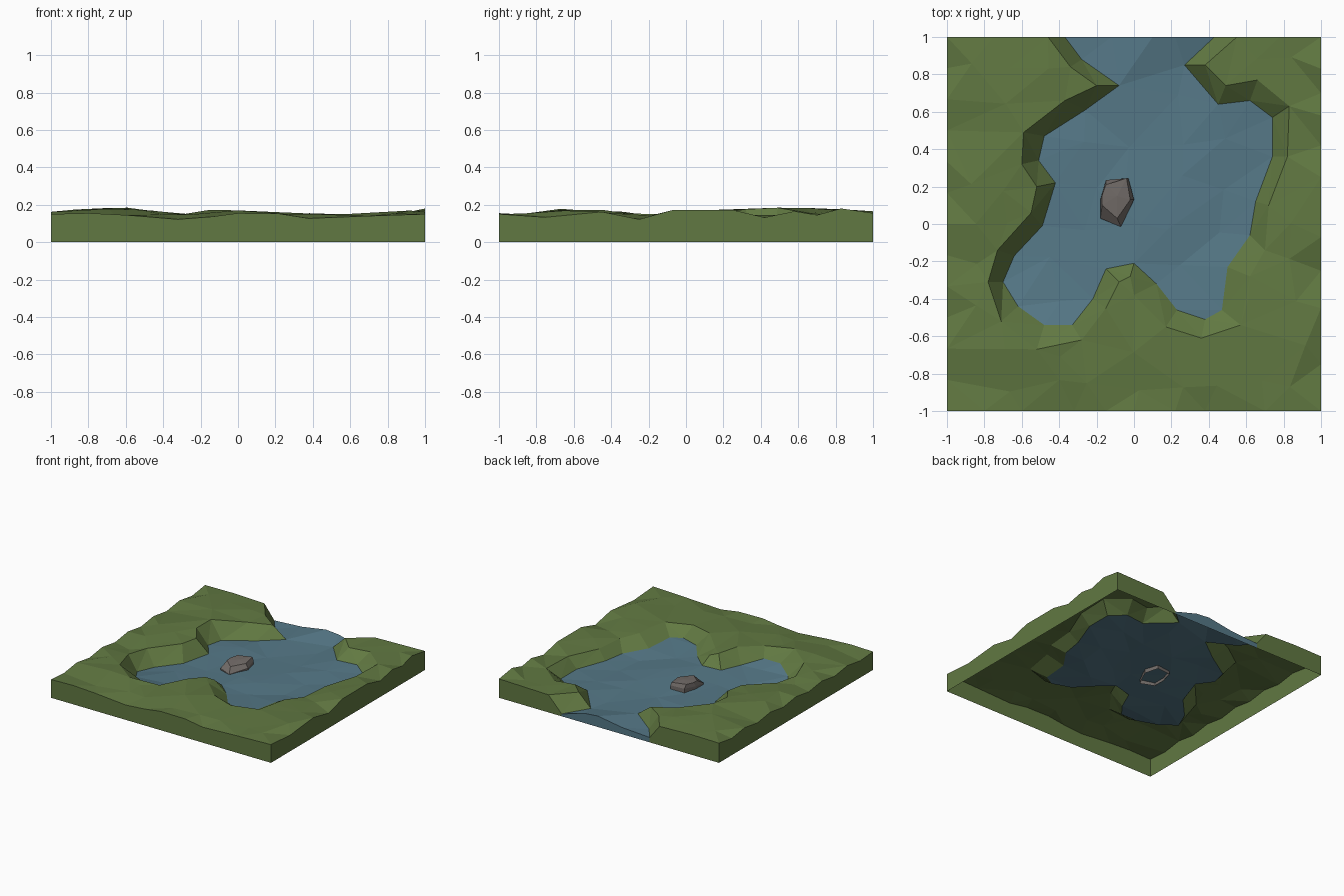
import bpy, random
from math import sin, cos
from mathutils import Vector
from mathutils.geometry import delaunay_2d_cdt

if "Cube" in bpy.data.objects:
    bpy.data.objects.remove(bpy.data.objects["Cube"])

random.seed(4)

# Waterline (x, y, z), running from the back edge round the lake and back
SHORE = [(-.37, 1, .04), (-.28, .88, .04), (-.08, .74, .06), (-.26, .61, .05), (-.48, .47, .05),
         (-.51, .34, .05), (-.42, .22, .05), (-.49, -.01, .04), (-.64, -.17, .03), (-.70, -.31, .03),
         (-.62, -.44, .06), (-.48, -.54, .09), (-.33, -.54, .09), (-.22, -.40, .06), (-.15, -.24, .06),
         (0, -.21, .07), (.12, -.32, .07), (.23, -.46, .08), (.38, -.51, .08), (.47, -.46, .08),
         (.50, -.23, .07), (.62, -.06, .06), (.65, .12, .06), (.74, .36, .06), (.74, .57, .06),
         (.62, .66, .07), (.45, .64, .07), (.27, .85, .05), (.43, 1, .02)]
# Top of the bank, one point per waterline point
RIM = [(-.46, 1), (-.34, .84), (-.20, .74), (-.37, .66), (-.59, .49), (-.60, .32), (-.52, .20),
       (-.55, .06), (-.73, -.14), (-.78, -.31), (-.71, -.52), (-.52, -.67), (-.28, -.62), (-.15, -.45),
       (-.08, -.31), (-.02, -.28), (0, -.38), (.17, -.55), (.36, -.61), (.57, -.54), (.62, -.28),
       (.70, -.14), (.72, .10), (.82, .36), (.83, .63), (.66, .77), (.49, .74), (.38, .85), (.55, 1)]
# Skyline heights along x and y, and the profiles of the front and right edges
SKY_X = [(-1, .18), (-.87, .19), (-.57, .185), (-.35, .155), (-.2, .155), (-.15, .175), (.1, .18),
         (.3, .175), (.5, .158), (.7, .145), (.85, .165), (1, .18)]
SKY_Y = [(-1, .155), (-.75, .185), (-.45, .175), (-.25, .15), (-.07, .175), (.25, .178), (.42, .193),
         (.7, .185), (.83, .19), (1, .16)]
FRONT = [(-1, .15), (-.8, .155), (-.6, .145), (-.32, .122), (-.15, .135), (0, .155), (.22, .152),
         (.38, .127), (.7, .14), (1, .15)]
RIGHT = [(-1, .15), (-.75, .133), (-.45, .162), (-.25, .122), (-.07, .172), (.25, .172), (.42, .132),
         (.58, .165), (.7, .145), (.83, .18), (1, .155)]


def profile(points, t):
    for (a, za), (b, zb) in zip(points, points[1:]):
        if t <= b:
            return za + (zb - za) * (t - a) / (b - a)
    return points[-1][1]


def land_height(x, y):
    return min(profile(SKY_X, x), profile(SKY_Y, y)) - random.uniform(0, .02)


def water_height(x, y):
    return .056 + .014 * sin(6 * x + 1) * cos(5 * y)


def inside(p, poly):
    hit = False
    for a, b in zip(poly, poly[1:] + poly[:1]):
        if (a[1] > p[1]) != (b[1] > p[1]):
            if p[0] < a[0] + (p[1] - a[1]) * (b[0] - a[0]) / (b[1] - a[1]):
                hit = not hit
    return hit


def material(name, color):
    m = bpy.data.materials.new(name)
    m.diffuse_color = (*color, 1)
    m.use_nodes = True
    m.node_tree.nodes["Principled BSDF"].inputs["Base Color"].default_value = m.diffuse_color
    return m


def make_object(name, verts, faces, mat):
    used = sorted({i for f in faces for i in f})
    index = {v: k for k, v in enumerate(used)}
    me = bpy.data.meshes.new(name)
    me.from_pydata([verts[i] for i in used], [], [[index[i] for i in f] for f in faces])
    me.materials.append(mat)
    bpy.context.collection.objects.link(bpy.data.objects.new(name, me))


# Collect surface points: lake outline, bank top, tile border, scattered interior
n = len(SHORE)
pts = list(SHORE) + [(x, y, land_height(x, y)) for x, y in RIM]
edges = [(i, i + 1) for i in range(n - 1)] + [(n + i, n + i + 1) for i in range(n - 1)]
edges += [(i, n + i) for i in range(n)]
pts += [(x, -1, z) for x, z in FRONT] + [(1, y, z) for y, z in RIGHT[1:]]
for i in range(1, 13):
    y = -1 + i / 6
    pts.append((-1, y, .15 + .012 * (-1) ** i))
pts += [(-.75, 1, .165), (.78, 1, .15)]
pts += [(-.12, 1, .055), (.1, 1, .09), (.22, 1, .08)]
for i in range(9):
    for j in range(9):
        x = -.88 + i * .22 + random.uniform(-.05, .05)
        y = -.88 + j * .22 + random.uniform(-.05, .05)
        gap = min((Vector(p[:2]) - Vector((x, y))).length for p in pts)
        wet = inside((x, y), SHORE)
        if gap < .11 or (not wet and inside((x, y), RIM)):
            continue
        pts.append((x, y, water_height(x, y) if wet else land_height(x, y)))

# Triangulate and split into land and water
co, _, tris, orig, _, _ = delaunay_2d_cdt([Vector(p[:2]) for p in pts], edges, [], 0, 1e-5)
verts = [(c.x, c.y, pts[o[0]][2] if o else land_height(c.x, c.y)) for c, o in zip(co, orig)]
land, water = [], []
base = {}


def foot(i):
    if i not in base:
        base[i] = len(verts)
        verts.append((verts[i][0], verts[i][1], 0))
    return base[i]


for t in tris:
    t = list(t)
    c = [sum(co[i][k] for i in t) / 3 for k in (0, 1)]
    group = water if inside(c, SHORE) else land
    group.append(t)
    # Skirt wall under each border edge
    for a, b in zip(t, t[1:] + t[:1]):
        if any(abs(co[a][k]) > .9999 and abs(co[a][k] - co[b][k]) < 1e-4 for k in (0, 1)):
            group.append([b, a, foot(a), foot(b)])

make_object("land", verts, land, material("grass", (.12, .19, .054)))
make_object("water", verts, water, material("water", (.092, .19, .245)))

# Rock: three rings with a flat-faceted cap, open underneath
low = [(-.18, .03), (-.07, -.015), (0, .13), (-.03, .245), (-.15, .235), (-.18, .13)]
top = [(-.17, .10), (-.09, .03), (-.02, .13), (-.04, .245), (-.15, .21), (-.172, .15)]
rock = [(x, y, .03) for x, y in low] + [(x, y, .075 + .1 * (y - .1)) for x, y in low]
rock += [(x, y, .11 + .05 * (y - .1)) for x, y in top] + [(-.09, .15, .118)]
faces = []
for i in range(6):
    j = (i + 1) % 6
    faces += [[r + i, r + j, r + 6 + j, r + 6 + i] for r in (0, 6)] + [[12 + i, 12 + j, 18]]
make_object("rock", rock, faces, material("stone", (.17, .15, .14)))
